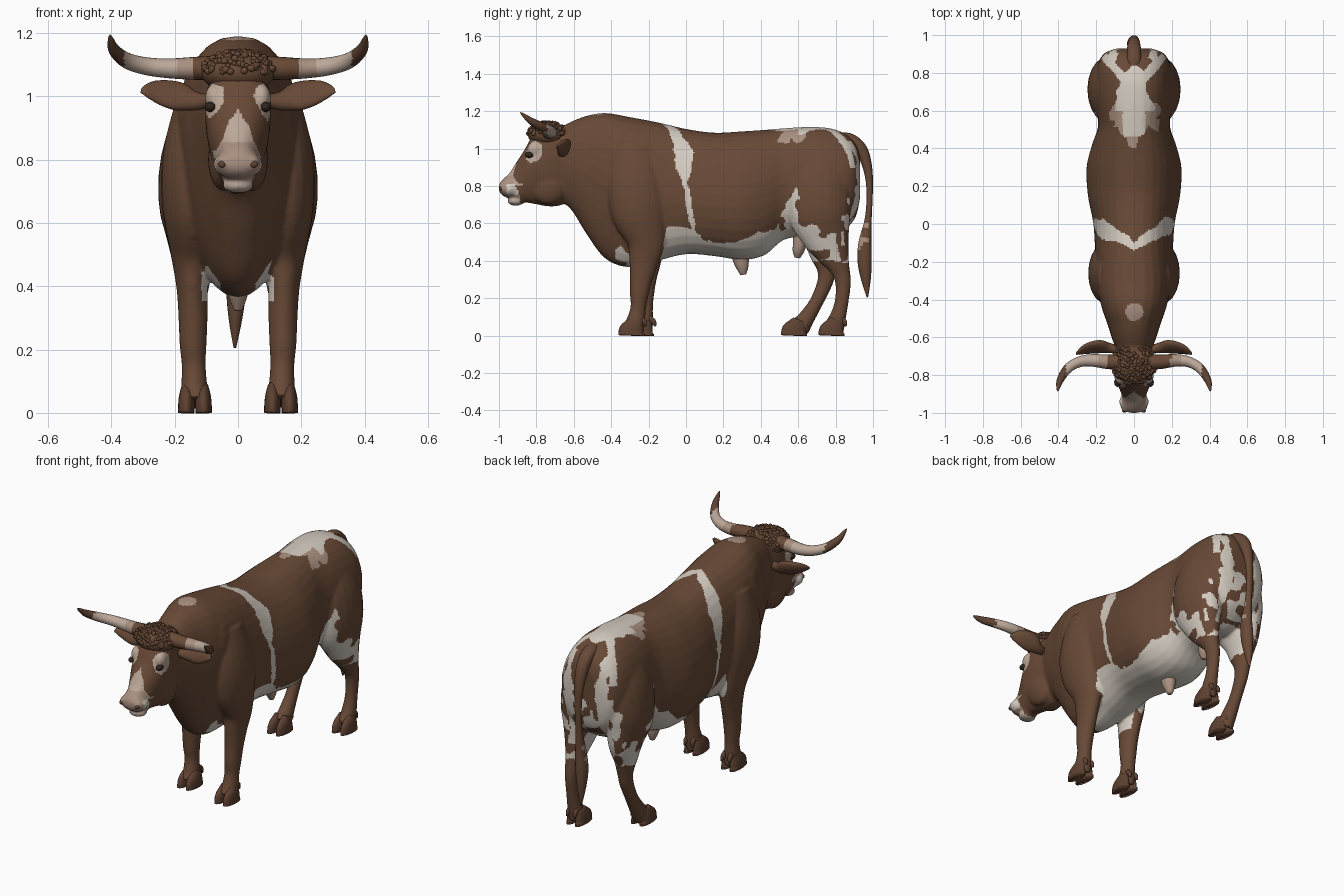
import bpy, bmesh, math, random
from mathutils import Vector, Matrix, noise

if "Cube" in bpy.data.objects:
    bpy.data.objects.remove(bpy.data.objects["Cube"])

def material(name, rgb):
    m = bpy.data.materials.new(name)
    m.diffuse_color = (*rgb, 1)
    m.use_nodes = True
    m.node_tree.nodes["Principled BSDF"].inputs["Base Color"].default_value = m.diffuse_color
    return m

BROWN = material("brown_hide", (0.138, 0.067, 0.037))
PALE = material("pale_hide", (0.66, 0.60, 0.53))
PINK = material("pinkish_skin", (0.40, 0.28, 0.22))
CREAM = material("cream_horn", (0.50, 0.39, 0.32))
DARK = material("dark_hoof", (0.11, 0.053, 0.031))
BLACK = material("dark_eye", (0.03, 0.018, 0.013))

def smooth_rows(rows, steps=5):
    """Catmull-Rom interpolation through rows of numbers."""
    out = []
    for i in range(len(rows) - 1):
        a, b, c, d = rows[max(i - 1, 0)], rows[i], rows[i + 1], rows[min(i + 2, len(rows) - 1)]
        for t in (s / steps for s in range(steps)):
            out.append([0.5 * (2 * q + (r - p) * t + (2 * p - 5 * q + 4 * r - u) * t * t
                               + (3 * q - p - 3 * r + u) * t ** 3) for p, q, r, u in zip(a, b, c, d)])
    return out + [list(rows[-1])]

def lerp(table, t):
    """Piecewise linear lookup in (t, value) pairs."""
    t = min(max(t, table[0][0]), table[-1][0])
    return next(u + (v - u) * (t - a) / (b - a) for (a, u), (b, v) in zip(table, table[1:]) if t <= b)

def skin(rings, bm):
    """Closed skin over a row of equal rings."""
    bm = bm or bmesh.new()
    vs = [[bm.verts.new(p) for p in r] for r in rings]
    n = len(vs[0])
    for a, b in zip(vs, vs[1:]):
        for i in range(n):
            bm.faces.new((a[i], a[(i + 1) % n], b[(i + 1) % n], b[i]))
    bm.faces.new(vs[0])
    bm.faces.new(vs[-1][::-1])
    return bm

def sections(rows, bm=None, n=32):
    """Egg sections: top y, top z, bottom y, bottom z, half width, egg."""
    turn = [(math.cos(2 * math.pi * i / n), math.sin(2 * math.pi * i / n)) for i in range(n)]
    return skin([[(w * math.copysign(abs(s) ** 0.85, s) * (1 - e * u), yb + (yt - yb) * (1 + u) / 2,
                   zb + (zt - zb) * (1 + u) / 2) for u, s in turn]
                 for yt, zt, yb, zb, w, e in smooth_rows(rows)], bm)

def sweep(rows, ref, bm=None, n=20):
    """Elliptical tube: x, y, z, radius along ref, radius across."""
    rows, rings = smooth_rows(rows), []
    for i, r in enumerate(rows):
        t = (Vector(rows[min(i + 1, len(rows) - 1)][:3]) - Vector(rows[max(i - 1, 0)][:3])).normalized()
        a = (Vector(ref) - t * t.dot(Vector(ref))).normalized()
        b = t.cross(a)
        rings.append([Vector(r[:3]) + a * r[3] * math.cos(2 * math.pi * k / n)
                      + b * r[4] * math.sin(2 * math.pi * k / n) for k in range(n)])
    return skin(rings, bm)

def blob(c, r, bm=None, seg=20):
    bm = bm or bmesh.new()
    bmesh.ops.create_uvsphere(bm, u_segments=seg, v_segments=seg // 2, radius=1,
                              matrix=Matrix.Translation(c) @ Matrix.Diagonal((*r, 1)))
    return bm

def finish(bm, name, mats, rule=None, voxel=0):
    """Make the object, optionally fuse its volumes, then colour faces by rule."""
    bmesh.ops.recalc_face_normals(bm, faces=bm.faces)
    ob = bpy.data.objects.new(name, bpy.data.meshes.new(name))
    bm.to_mesh(ob.data)
    bm.free()
    bpy.context.collection.objects.link(ob)
    if voxel:
        m = ob.modifiers.new("fuse", 'REMESH')
        m.mode, m.voxel_size = 'VOXEL', voxel
        m = ob.modifiers.new("relax", 'SMOOTH')
        m.factor, m.iterations = 0.5, 4
        me = bpy.data.meshes.new_from_object(ob.evaluated_get(bpy.context.evaluated_depsgraph_get()))
        ob.modifiers.clear()
        ob.data = me
    ob.data.materials.clear()
    for m in mats:
        ob.data.materials.append(m)
    for p in ob.data.polygons:
        p.use_smooth = True
        p.material_index = rule(p.center) if rule else 0

def stance(side, hind, z):
    """The left legs stand a step ahead or behind."""
    return 0 if side > 0 else (-.2 if hind else .05) * max(0, 1 - z / .55)

# torso, neck, head and legs, fused
HIND = [(.09, .72, .97, .08, .13), (.122, .71, .82, .108, .175), (.14, .715, .66, .107, .172),
        (.14, .75, .53, .08, .13), (.14, .79, .43, .056, .086), (.14, .825, .35, .04, .052),
        (.14, .84, .28, .034, .042), (.14, .832, .18, .032, .037), (.14, .812, .1, .038, .044),
        (.138, .79, .04, .044, .058)]
FORE = [(.12, -.28, 1.0, .07, .11), (.15, -.27, .82, .086, .15), (.155, -.25, .66, .085, .15),
        (.15, -.215, .51, .064, .105), (.145, -.225, .4, .05, .08), (.142, -.24, .3, .046, .06),
        (.142, -.25, .22, .043, .05), (.14, -.255, .15, .038, .042), (.138, -.268, .08, .042, .05),
        (.136, -.283, .035, .046, .06)]
bm = sections([(y, t, y, b, w, e) for y, t, b, w, e in [
    (-.72, 1.08, .75, .07, -.1), (-.62, 1.14, .68, .11, -.15), (-.53, 1.175, .54, .138, -.18),
    (-.43, 1.19, .41, .168, -.28), (-.30, 1.168, .365, .192, -.24), (-.15, 1.14, .40, .205, -.03),
    (0, 1.105, .435, .215, .06), (.15, 1.085, .425, .243, .1), (.3, 1.092, .405, .25, .1),
    (.42, 1.10, .43, .222, .06), (.52, 1.108, .51, .19, .02), (.64, 1.115, .53, .2, 0),
    (.76, 1.11, .52, .205, 0), (.85, 1.08, .57, .19, 0), (.905, 1.03, .63, .155, 0), (.93, .96, .73, .09, 0)]])
sections([(-.62, 1.12, -.56, .76, .085, -.2), (-.75, 1.13, -.66, .70, .1, -.2), (-.82, 1.07, -.73, .69, .099, -.22),
          (-.865, .99, -.79, .70, .09, -.2), (-.905, .93, -.845, .71, .074, -.08),
          (-.943, .87, -.885, .715, .064, .05), (-.98, .835, -.915, .735, .066, .05),
          (-.998, .81, -.95, .74, .06, 0), (-1.0, .79, -.97, .75, .045, 0)], bm)
blob((0, -.942, .785), (.079, .06, .048), bm)             # muzzle
blob((0, -.91, .718), (.05, .045, .024), bm)              # lower lip
for s in (1, -1):
    blob((s * .045, -.735, .8), (.05, .1, .1), bm)        # cheek
    blob((s * .074, -.805, .995), (.03, .045, .045), bm)  # brow
    blob((s * .042, -.97, .79), (.027, .027, .027), bm)   # nostril rim
    blob((s * .09, -.36, .93), (.1, .12, .2), bm)         # shoulder blade
    for hind, rows in ((True, HIND), (False, FORE)):
        sweep([(s * x, y + stance(s, hind, z), z, rx, ry) for x, y, z, rx, ry in rows], (1, 0, 0), bm)

BELLY = [(-.4, .45), (-.14, .46), (-.1, .6), (.05, .55), (.2, .49), (.35, .53), (.48, .6), (.56, .72),
         (.59, .82), (.63, .62), (.8, .54), (.88, .42)]
BAND_Y = [(.55, .04), (.7, .01), (.85, 0), (1.0, -.025)]
BAND_W = [(.55, .012), (.82, .015), (.9, .043), (1.0, .05)]
RUMP = [(.4, 0), (.45, .03), (.5, .08), (.58, .1), (.65, .088), (.72, .072), (.8, .05), (.85, 0)]
BLAZE = [(.70, .1), (.83, .07), (.87, .045), (.91, .032), (.96, .01)]

def hide_colour(c):
    """0 brown, 1 pale, 2 pink, 3 cream."""
    x, y, z = abs(c.x), c.y, c.z
    wob = noise.noise(c * 9) * .045 + noise.noise(c * 24) * .02
    spots = noise.noise(c * 15 + Vector((3, 1, 7)))
    if y < -.7:                                           # muzzle, blaze and eye patches
        wob *= .35
        if y < -.885 - (z - .72) * .28 + wob and z < .855:
            return 3 if z < .735 else 1 if x > .055 and z < .81 and y > -.96 else 2
        if y < -.85 and .8 < z < .96 and x < lerp(BLAZE, z) + wob:
            return 3
        return 3 if (Vector((x, y, z)) - Vector((.09, -.818, .985))).length < .056 + wob else 0
    if z > .9 and y > .4:                                 # rump saddle and its two arms
        if z > 1 and x < lerp(RUMP, y) + wob * .6:
            return 2 if y < .6 and (x > .06 or y < .46) else 1
        if z > 1.03 and .5 - wob < y < .6 + 2 * wob and x < .14 + 2 * wob:
            return 2
        if x > .04 and y > .75 and abs(y - .715 - 1.1 * x) < .035 + wob * .3:
            return 1
    mid, half = lerp(BAND_Y, z), lerp(BAND_W, z)
    if z > 1.0:
        mid, half = -.115 + .55 * min(x, .17), .02 + .17 * min(x, .17)
    if z > .53 and abs(y - mid - wob * .4) < half:        # band behind the shoulder
        return 1
    if y > .8 and .48 < z < 1.04 and abs(x - .11) < .026 + wob * .6 or y > .83 and .48 < z < .82 and spots > .1:
        return 1                                          # stripes and specks beside the tail
    if z > 1.1 and (x / .05) ** 2 + ((y + .465) / .045) ** 2 < 1 + 8 * wob:
        return 2                                          # patch on the hump
    if y < -.32 and x < .055:
        return 0
    if -.38 < y < .88 and z > .39 + wob * .5 or -.38 < y < .5 and z > .35:
        if z < lerp(BELLY, y) + wob and (y > -.12 or x < .115):
            return 0 if y > .5 and x > .12 and spots > .2 else 1
    return 0

finish(bm, "body_and_head", [BROWN, PALE, PINK, CREAM], hide_colour, voxel=.0085)

# eyes, nostrils, ears, horns and cloven hooves
for s, side in ((1, "right"), (-1, "left")):
    finish(blob((s * .087, -.838, .966), (.018, .024, .016)), side + "_eye", [BLACK])
    finish(blob((s * .05, -.99, .785), (.013, .008, .011)), side + "_nostril", [DARK])
    finish(sweep([(s * .09, -.665, .985, .02, .022), (s * .14, -.655, .985, .033, .026),
                  (s * .19, -.65, 1.0, .052, .024), (s * .25, -.66, 1.012, .044, .018),
                  (s * .29, -.68, 1.015, .022, .01), (s * .306, -.69, 1.012, .003, .003)], (0, .55, .85)),
           side + "_ear", [BROWN])
    root = .195 if s > 0 else .14
    finish(sweep([(s * .07, -.73, 1.09, .038, .04), (s * .14, -.73, 1.088, .036, .038),
                  (s * .22, -.722, 1.088, .031, .033), (s * .29, -.73, 1.095, .028, .028),
                  (s * .35, -.765, 1.112, .025, .025), (s * .39, -.825, 1.145, .019, .019),
                  (s * .402, -.87, 1.18, .009, .009), (s * .404, -.885, 1.193, .002, .002)], (0, 0, 1)),
           side + "_horn", [BROWN, PINK, CREAM, DARK],
           lambda c: sum(abs(c.x) > limit for limit in (root, root + .05, .36)))
    for hind, y0 in ((True, .79), (False, -.28)):
        bm, x0, y = bmesh.new(), s * .136, y0 + stance(s, hind, 0)
        for k in (-1, 1):
            x = x0 + k * .026
            sweep([(x + k * .002, y - .012, 0, .026, .07), (x + k * .001, y - .01, .025, .026, .068),
                   (x, y + .002, .055, .024, .052), (x, y + .014, .085, .016, .032)], (1, 0, 0), bm)
            sweep([(x0 + k * .018, y + .03, .1, .012, .014), (x0 + k * .022, y + .056, .075, .012, .014),
                   (x0 + k * .024, y + .066, .05, .004, .005)], (1, 0, 0), bm)
        finish(bm, ("hind_" if hind else "front_") + side + "_hoof", [DARK])

# curly hair on the poll
random.seed(4)
bm = blob((0, -.74, 1.075), (.118, .106, .066))
for i in range(260):
    a, h = random.uniform(0, 2 * math.pi), random.uniform(.02, 1)
    r = math.sqrt(1 - h * h)
    bmesh.ops.create_icosphere(bm, subdivisions=2, radius=random.uniform(.007, .012), matrix=Matrix.Translation(
        (.118 * r * math.cos(a), -.74 + .106 * r * math.sin(a), 1.075 + .066 * h)))
finish(bm, "poll_curls", [BROWN])

# tail, sheath and scrotum
finish(sweep([(0, .78, 1.05, .03, .03), (0, .87, 1.05, .038, .033), (0, .935, .995, .036, .034),
              (0, .97, .9, .028, .025), (0, .982, .78, .02, .017), (0, .975, .63, .019, .018),
              (0, .957, .5, .028, .034), (-.005, .955, .4, .032, .038), (-.008, .962, .3, .022, .026),
              (-.01, .97, .205, .004, .004)], (1, 0, 0)), "tail", [BROWN, PINK],
       lambda c: int(.45 < c.z < .61 and c.y < .96 + .05 * noise.noise(c * 20)))
finish(sweep([(0, .29, .45, .045, .055), (0, .295, .4, .036, .043), (0, .302, .36, .027, .031),
              (0, .306, .325, .013, .015)], (1, 0, 0)), "sheath", [PINK])
finish(sweep([(0, .62, .58, .045, .05), (0, .61, .5, .045, .038), (0, .6, .45, .036, .03),
              (0, .595, .415, .016, .014)], (1, 0, 0)), "scrotum", [PINK])
